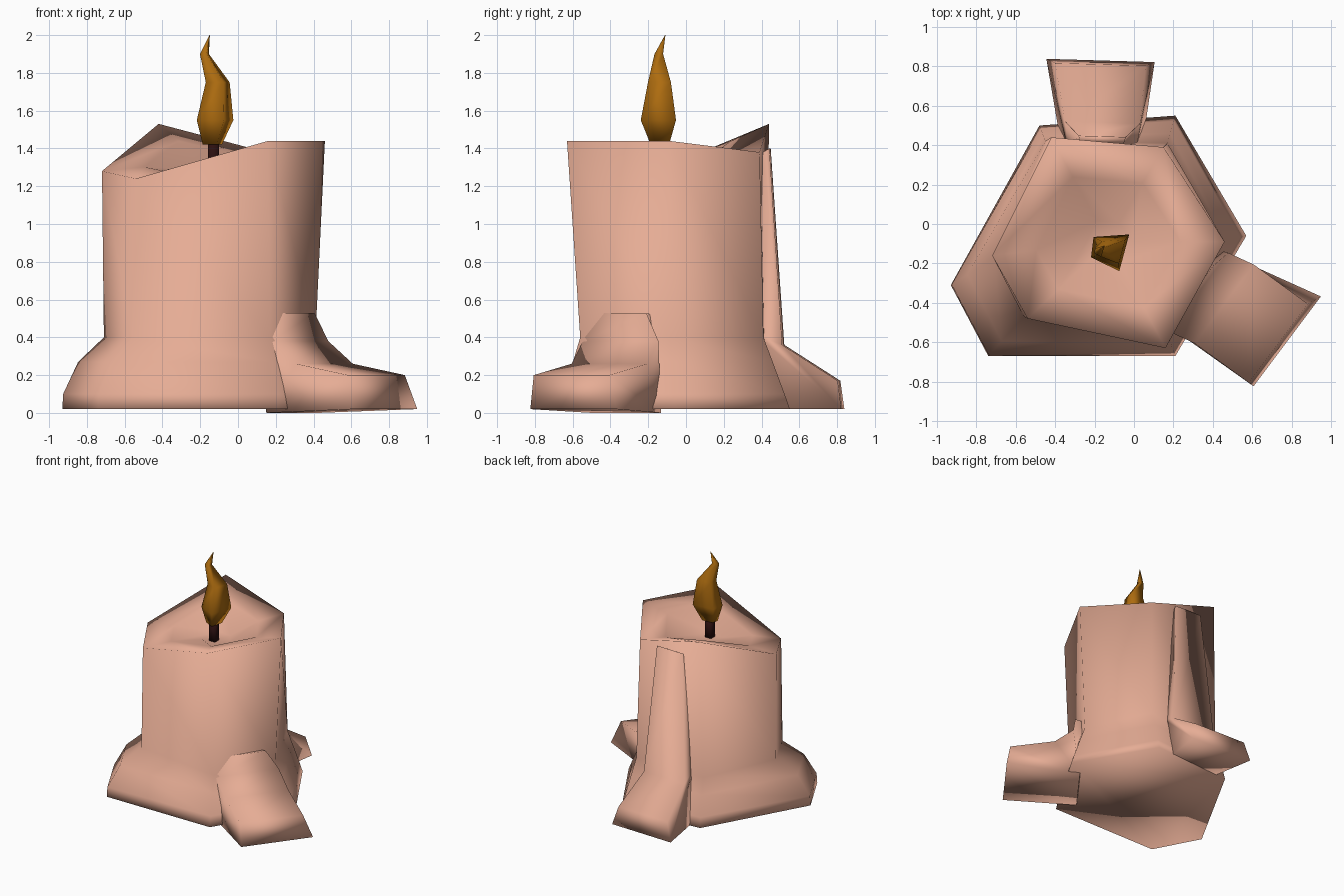
import bpy, bmesh, math
from mathutils import Vector

if "Cube" in bpy.data.objects:
    bpy.data.objects.remove(bpy.data.objects["Cube"], do_unlink=True)


def material(name, colour):
    mat = bpy.data.materials.new(name)
    mat.use_nodes = True
    mat.diffuse_color = (*colour, 1)
    bsdf = mat.node_tree.nodes["Principled BSDF"]
    bsdf.inputs["Base Color"].default_value = (*colour, 1)
    bsdf.inputs["Roughness"].default_value = 0.8
    return mat


wax = material("pink wax", (0.79, 0.415, 0.3))
amber = material("amber flame", (0.42, 0.15, 0.005))
char = material("charred brown", (0.025, 0.005, 0.005))


def loft(name, rings, mat):
    """Skin a list of equal-sized rings, close both ends and shade smooth."""
    bm = bmesh.new()
    loops = [[bm.verts.new(p) for p in ring] for ring in rings]
    n = len(loops[0])
    for a, b in zip(loops, loops[1:]):
        for i in range(n):
            j = (i + 1) % n
            bm.faces.new((a[i], a[j], b[j], b[i]))
    bm.faces.new(loops[0])
    bm.faces.new(loops[-1])
    bmesh.ops.recalc_face_normals(bm, faces=bm.faces)
    for face in bm.faces:
        face.smooth = True
    mesh = bpy.data.meshes.new(name)
    bm.to_mesh(mesh)
    bm.free()
    mesh.materials.append(mat)
    obj = bpy.data.objects.new(name, mesh)
    bpy.context.collection.objects.link(obj)


def drip(name, origin, direction, profile):
    """Wax run: profile points are (distance out, height, half width, side shift)."""
    out = Vector((*direction, 0)).normalized()
    side = Vector((-out.y, out.x, 0))
    start = Vector((*origin, 0))
    rings = [[start + out * d + side * (shift + s * w) + Vector((0, 0, z))
              for d, z, w, shift in profile] for s in (-1, 1)]
    loft(name, rings, wax)


# Candle body: uneven hexagon whose first and last corners swell into the right foot
foot = [(-0.93, -0.31), (-0.48, 0.5), (0.21, 0.55), (0.57, -0.06), (0.21, -0.67), (-0.74, -0.67)]
waist = [(-0.71, -0.17), (-0.45, 0.42), (0.17, 0.41), (0.41, -0.09), (0.17, -0.56), (-0.56, -0.47)]
rim = [(-0.72, -0.16, 1.28), (-0.42, 0.44, 1.53), (0.15, 0.39, 1.38),
       (0.46, -0.09, 1.44), (0.16, -0.63, 1.44), (-0.54, -0.48, 1.24)]
middle = Vector((-0.13, -0.09))


def flare(height, swell, foot_swell):
    amounts = [foot_swell] + [swell] * 4 + [foot_swell]
    return [(*Vector(w).lerp(Vector(f), t), height) for w, f, t in zip(waist, foot, amounts)]


def hollow(scale, level, slope):
    return [(*middle.lerp(Vector((x, y)), scale), level + slope * (z - 1.35)) for x, y, z in rim]


loft("candle_body", [
    flare(0.02, 1, 1), flare(0.1, 0.8, 0.98), flare(0.27, 0.35, 0.62), flare(0.4, 0, 0),
    rim, hollow(0.62, 1.34, 0.55), hollow(0.2, 1.28, 0)], wax)

# Wax runs spreading into the other two feet
drip("left_front_drip", (0, 0), (0.8, -0.6), [
    (0.42, 0, 0.23, -0.08), (0.98, 0.02, 0.285, -0.01), (0.95, 0.2, 0.25, -0.045),
    (0.61, 0.26, 0.25, -0.05), (0.47, 0.38, 0.25, -0.08), (0.45, 0.53, 0.165, -0.09),
    (0.3, 0.5, 0.13, -0.09)])
drip("back_drip", (-0.175, 0), (0.03, 1), [
    (0.36, 0.02, 0.2, 0), (0.83, 0.02, 0.275, 0.02), (0.81, 0.17, 0.23, 0.02),
    (0.515, 0.36, 0.19, 0), (0.445, 1.4, 0.12, 0), (0.41, 1.38, 0.11, 0),
    (0.37, 0.42, 0.17, 0)])

# Wick: square stick
quarters = [math.radians(a) for a in (45, 135, 225, 315)]
loft("wick", [[(-0.13 + 0.04 * math.cos(a), -0.13 + 0.04 * math.sin(a), z) for a in quarters]
              for z in (1.25, 1.45)], char)

# Flame: four-sided loft swaying to a point
corners = [math.radians(a) for a in (42, 146, 200, 288)]
stations = [(-0.13, -0.13, 1.42, 0.06), (-0.11, -0.13, 1.55, 0.115), (-0.1, -0.13, 1.75, 0.075),
            (-0.175, -0.14, 1.9, 0.028), (-0.15, -0.11, 2.0, 0.0015)]
loft("flame", [[(x + r * math.cos(a), y + r * math.sin(a), z) for a in corners]
               for x, y, z, r in stations], amber)
